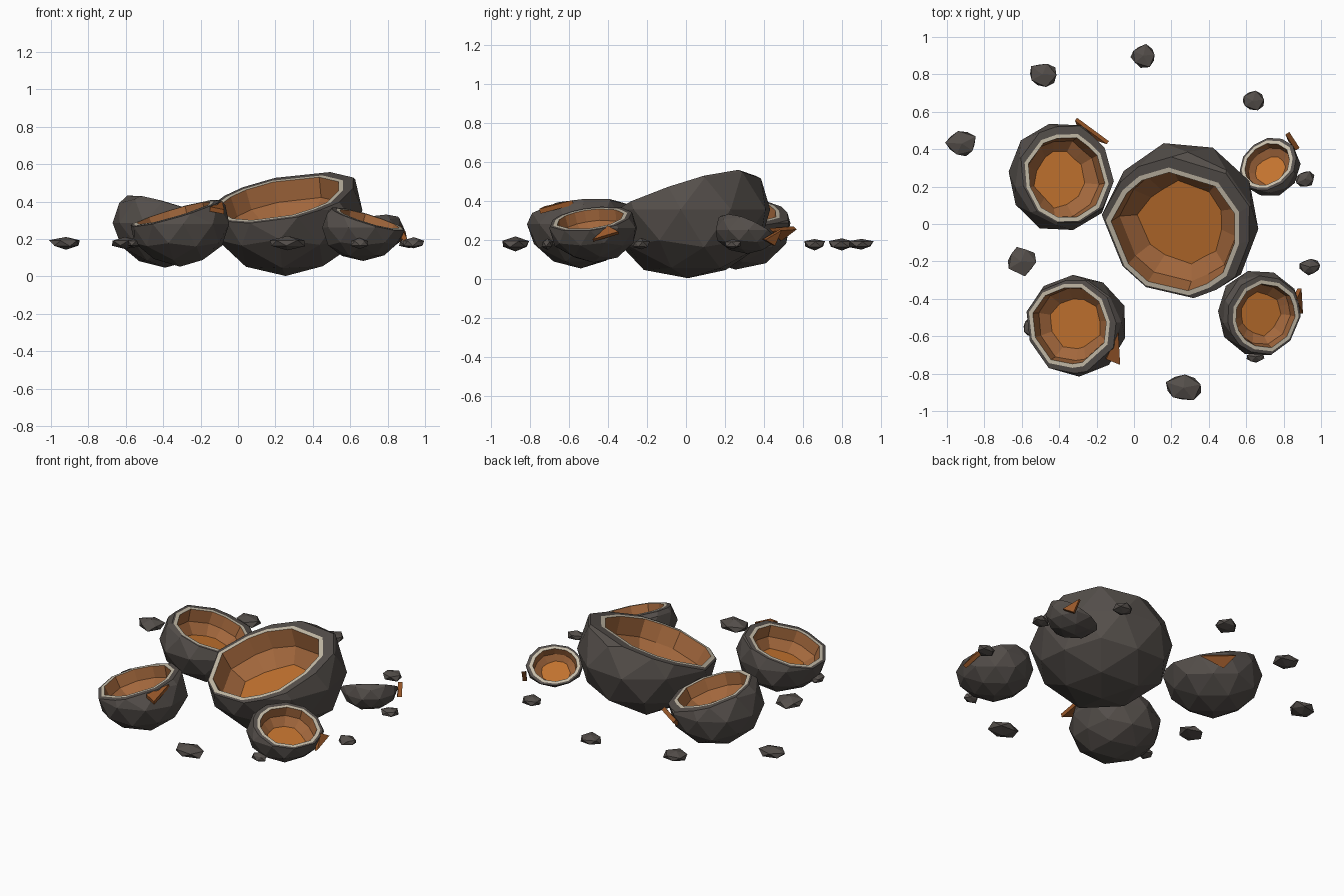
import bpy, bmesh, math, random
from mathutils import Vector, Matrix

random.seed(4)
cube = bpy.data.objects.get("Cube")
if cube:
    bpy.data.objects.remove(cube, do_unlink=True)


def material(name, rgb):
    m = bpy.data.materials.new(name)
    m.use_nodes = True
    color = (*rgb, 1)
    m.diffuse_color = color
    bsdf = next(n for n in m.node_tree.nodes if n.type == 'BSDF_PRINCIPLED')
    bsdf.inputs["Base Color"].default_value = color
    return m


STONE = material("dark stone", (.09, .078, .07))
RIM = material("pale rim", (.57, .51, .40))
WALL = material("brown crystal wall", (.36, .135, .045))
FLOOR = material("orange crystal floor", (.54, .17, .028))
SHARD = material("burnt orange shard", (.31, .095, .022))


def finish(bm, name, mats):
    bmesh.ops.recalc_face_normals(bm, faces=bm.faces[:])
    mesh = bpy.data.meshes.new(name)
    bm.to_mesh(mesh)
    bm.free()
    for m in mats:
        mesh.materials.append(m)
    obj = bpy.data.objects.new(name, mesh)
    bpy.context.collection.objects.link(obj)
    return obj


def lumpy_ball(level, radii, center, jitter):
    """Faceted stone blob with uneven radius."""
    bm = bmesh.new()
    bmesh.ops.create_icosphere(bm, subdivisions=level, radius=1)
    bmesh.ops.rotate(bm, verts=bm.verts[:], cent=(0, 0, 0),
                     matrix=Matrix.Rotation(random.uniform(0, math.tau), 3, 'Z'))
    for v in bm.verts:
        v.co *= random.uniform(1 - jitter, 1 + jitter)
    bmesh.ops.scale(bm, verts=bm.verts[:], vec=radii)
    bmesh.ops.translate(bm, verts=bm.verts[:], vec=center)
    return bm


def step(bm, face, scale, shift, mat, jitter=0.0):
    """Extrude a face, resize it about its centre and colour the new sides."""
    new = bmesh.ops.extrude_discrete_faces(bm, faces=[face])['faces'][0]
    c = new.calc_center_median()
    for v in new.verts:
        s = scale * random.uniform(1 - jitter, 1 + jitter)
        v.co = c + (v.co - c) * s + shift
    for e in new.edges:
        for f in e.link_faces:
            if f is not new:
                f.material_index = mat
    return new


def geode(name, center, radii, cut_z, slope, nudge):
    """Halved stone: tilted cut, pale rim band and a hollow crystal core."""
    bm = lumpy_ball(2, radii, center, .025)
    n = Vector((-slope[0], -slope[1], 1)).normalized()
    slide = Vector((*nudge, nudge[0] * slope[0] + nudge[1] * slope[1]))
    r = radii[0]
    cut = bmesh.ops.bisect_plane(
        bm, geom=bm.verts[:] + bm.edges[:] + bm.faces[:], dist=1e-5,
        plane_co=(center[0], center[1], cut_z), plane_no=n, clear_outer=True)
    ring = [g for g in cut['geom_cut'] if isinstance(g, bmesh.types.BMVert)]
    bmesh.ops.remove_doubles(bm, verts=ring, dist=.24 * r)
    edges = [e for e in bm.edges if e.is_boundary]
    caps = bmesh.ops.edgeloop_fill(bm, edges=edges)['faces']
    cap = max(caps, key=lambda f: f.calc_area())
    cap.normal_update()
    if cap.normal.dot(n) < 0:
        cap.normal_flip()
    cap = step(bm, cap, .905, slide + n * .012 * r, 0)
    cap = step(bm, cap, 1 - (.013 + .035 * r) / (.89 * r), n * 0, 1)
    cap = step(bm, cap, .94, n * -.26 * r, 2, .02)
    cap = step(bm, cap, .71, n * -.18 * r, 2, .07)
    cap.material_index = 3
    return finish(bm, name, [STONE, RIM, WALL, FLOOR])


# Halved geodes: centre, radii, cut height, slope of the cut, rim offset
geode("large_geode", (.255, .01, .355), (.42, .425, .36), .43, (.2, .31), (-.018, -.018))
geode("back_right_geode", (-.39, .255, .285), (.285, .295, .24), .365, (-.3, -.13), (-.005, -.02))
geode("front_right_geode", (-.31, -.54, .28), (.272, .272, .225), .345, (.29, .1), (-.01, .005))
geode("front_left_geode", (.67, -.475, .26), (.225, .23, .175), .315, (-.3, .13), (.008, -.003))
geode("back_left_geode", (.72, .315, .25), (.168, .172, .12), .26, (.33, -.48), (-.003, 0))

# Loose pebbles: position on the ground plane and half sizes
pebbles = [(-.92, .43, .08, .065), (-.49, .80, .074, .064), (.05, .90, .07, .06),
           (.635, .66, .062, .05), (.915, .24, .05, .045), (.94, -.23, .055, .04),
           (.65, -.71, .047, .03), (.265, -.875, .1, .075), (-.605, -.2, .078, .074),
           (-.555, -.55, .04, .05)]
for i, (x, y, sx, sy) in enumerate(pebbles):
    blob = lumpy_ball(1, (sx * 1.1, sy * 1.1, .02 + .15 * sx), (x, y, .177), .15)
    finish(blob, f"pebble_{i + 1}", [STONE])

# Thin crystal shards lodged against the shells
shards = [((-.31, .56, .26), (-.28, .48, .2), (-.14, .435, .25)),
          ((-.085, -.58, .39), (-.15, -.72, .36), (-.075, -.75, .345)),
          ((.885, -.345, .235), (.86, -.4, .265), (.893, -.478, .195)),
          ((.82, .485, .25), (.835, .45, .17), (.875, .4, .2))]
for i, corners in enumerate(shards):
    bm = bmesh.new()
    bm.faces.new([bm.verts.new(p) for p in corners])
    shard = finish(bm, f"crystal_shard_{i + 1}", [SHARD])
    solid = shard.modifiers.new("thickness", 'SOLIDIFY')
    solid.thickness = .025
    solid.offset = 0
